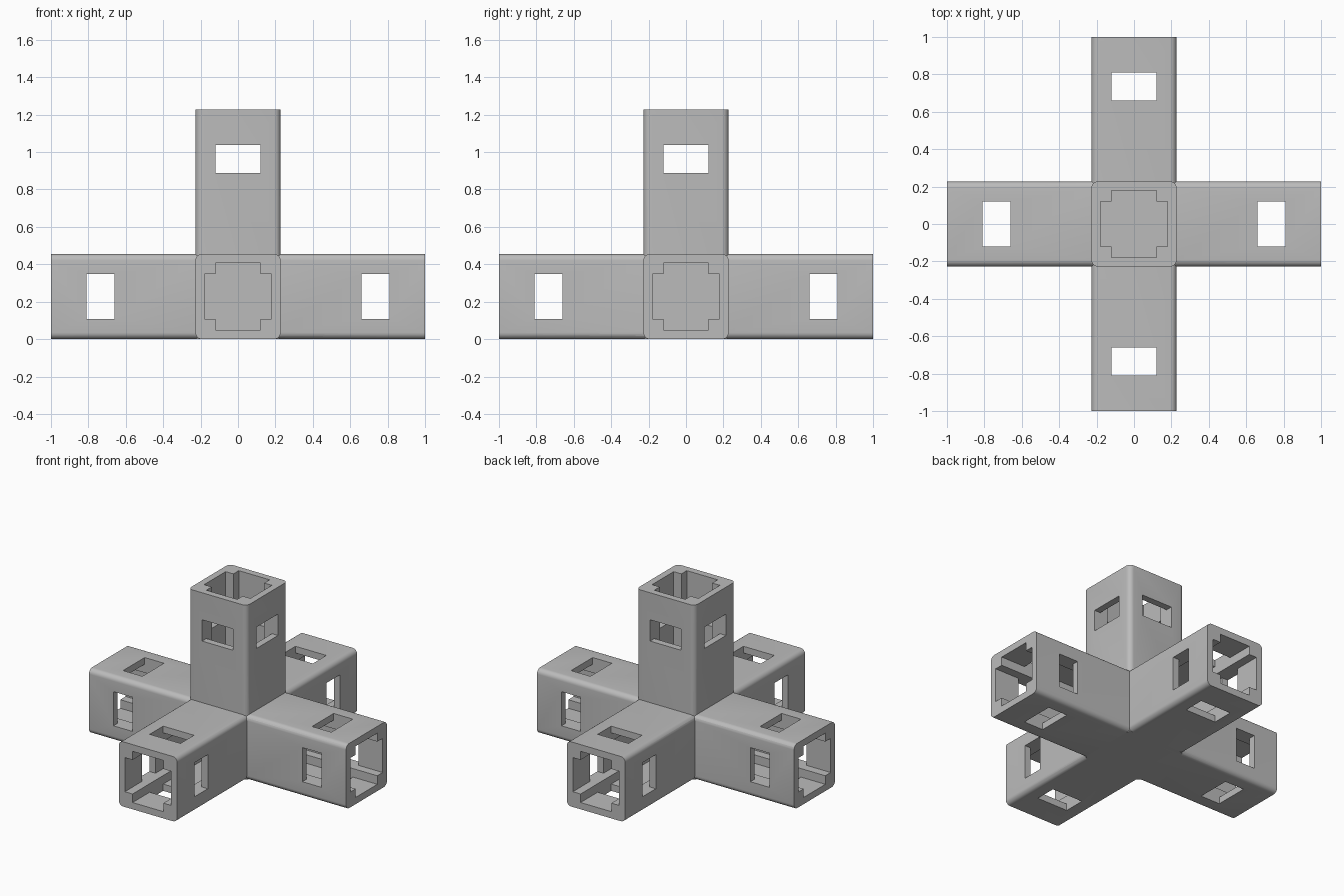
import bpy, bmesh, math
from mathutils import Matrix, Vector

if "Cube" in bpy.data.objects:
    bpy.data.objects.remove(bpy.data.objects["Cube"])

HALF = 0.2275      # half width of an arm, also the height of the centre
RADIUS = 0.035     # rounding of the long edges
CENTRE = Vector((0, 0, HALF))

grey = bpy.data.materials.new("plain_grey")
grey.use_nodes = True
grey.diffuse_color = (0.5, 0.5, 0.5, 1)
grey.node_tree.nodes["Principled BSDF"].inputs["Base Color"].default_value = (0.5, 0.5, 0.5, 1)


def rounded_square(half, r, steps=6):
    pts = []
    for q in range(4):
        mid = math.pi / 4 + q * math.pi / 2
        cx = math.copysign(half - r, math.cos(mid))
        cy = math.copysign(half - r, math.sin(mid))
        for i in range(steps + 1):
            a = (q + i / steps) * math.pi / 2
            pts.append((cx + r * math.cos(a), cy + r * math.sin(a)))
    return pts


def notched_square(a, b):
    # Square of half width a with its corners stepped in to b
    corner = [(a, -b), (a, b), (b, b)]
    return [(x * c - y * s, x * s + y * c)
            for c, s in ((1, 0), (0, 1), (-1, 0), (0, -1)) for x, y in corner[1:] + [(b, a)]]


def prism(name, profile, start, end, direction):
    # Extrude a profile along one direction from the centre
    bm = bmesh.new()
    face = bm.faces.new([bm.verts.new((x, y, start)) for x, y in profile])
    new = bmesh.ops.extrude_face_region(bm, geom=[face])["geom"]
    bmesh.ops.translate(bm, vec=(0, 0, end - start),
                        verts=[v for v in new if isinstance(v, bmesh.types.BMVert)])
    bmesh.ops.recalc_face_normals(bm, faces=bm.faces)
    turn = Vector((0, 0, 1)).rotation_difference(Vector(direction)).to_matrix().to_4x4()
    bm.transform(Matrix.Translation(CENTRE) @ turn)
    mesh = bpy.data.meshes.new(name)
    bm.to_mesh(mesh)
    bm.free()
    mesh.materials.append(grey)
    obj = bpy.data.objects.new(name, mesh)
    bpy.context.collection.objects.link(obj)
    return obj


def combine(target, tool, operation):
    mod = target.modifiers.new(tool.name, "BOOLEAN")
    mod.operation, mod.solver, mod.object = operation, "EXACT", tool
    bpy.context.view_layer.objects.active = target
    bpy.ops.object.modifier_apply(modifier=mod.name)
    bpy.data.objects.remove(tool)


# Crossing bars with rounded long edges
outline = rounded_square(HALF, RADIUS)
body = prism("five_way_connector", outline, -1, 1, (1, 0, 0))
combine(body, prism("cross_bar", outline, -1, 1, (0, 1, 0)), "UNION")
combine(body, prism("upright", outline, -HALF, 1, (0, 0, 1)), "UNION")

# A stepped socket and two through windows in every arm
socket = notched_square(0.18, 0.12)
window = [(-0.12, -0.075), (0.12, -0.075), (0.12, 0.075), (-0.12, 0.075)]
axes = [Vector((1, 0, 0)), Vector((0, 1, 0)), Vector((0, 0, 1))]
for arm in (axes[0], -axes[0], axes[1], -axes[1], axes[2]):
    combine(body, prism("socket", socket, HALF, 1.1, arm), "DIFFERENCE")
    for side in axes:
        if abs(side.dot(arm)) > 0.5:
            continue
        cutter = prism("window", window, -0.4, 0.4, (0, 0, 1))
        # Window: local x across the arm, local y along it, local z through it
        frame = Matrix((arm.cross(side), arm, side)).transposed().to_4x4()
        cutter.data.transform(Matrix.Translation(CENTRE + arm * 0.735) @ frame
                              @ Matrix.Translation(-CENTRE))
        combine(body, cutter, "DIFFERENCE")

# Smooth only the rounded edges
bpy.ops.object.select_all(action="DESELECT")
body.select_set(True)
bpy.context.view_layer.objects.active = body
bpy.ops.object.shade_smooth_by_angle(angle=math.radians(25))
